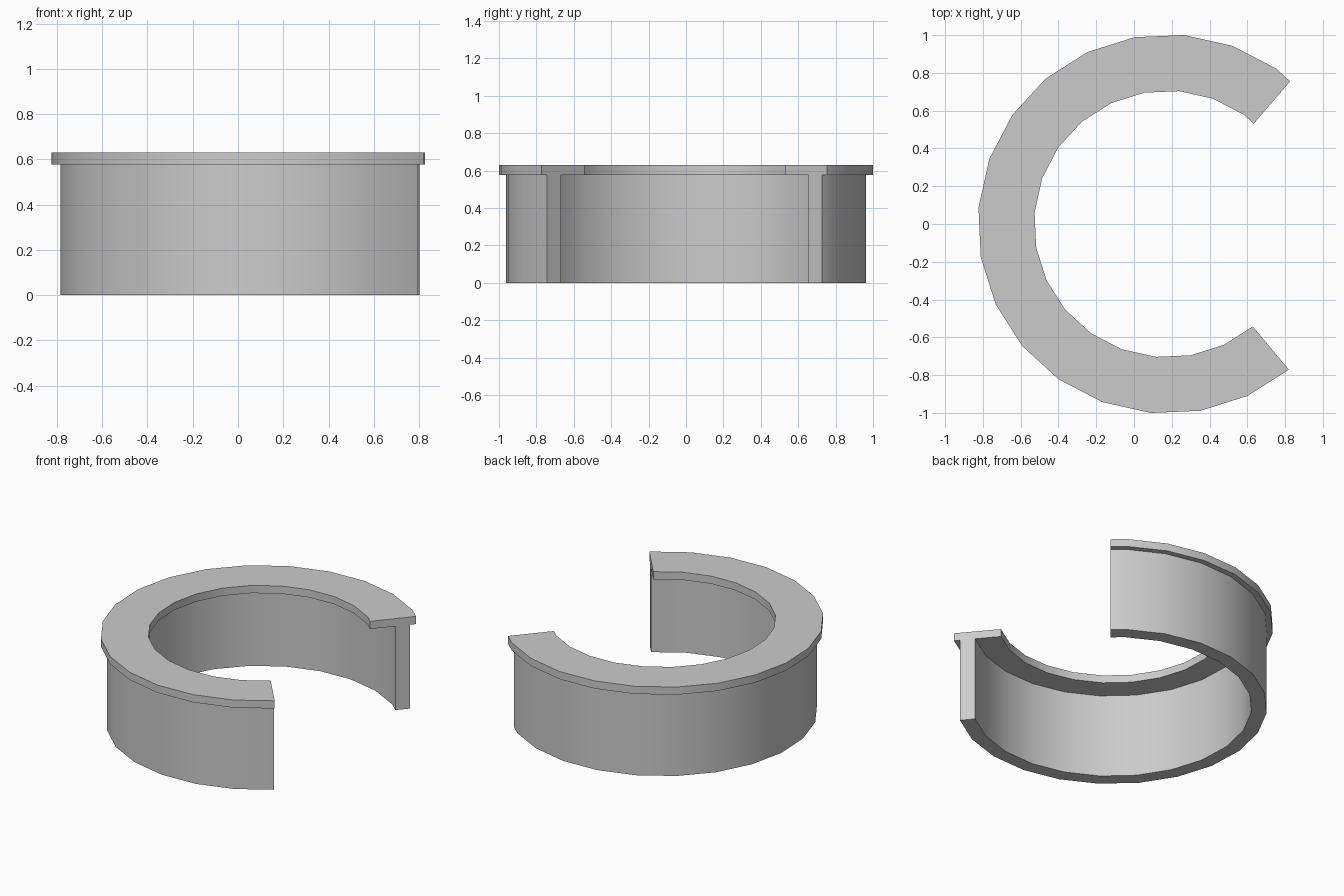
import bpy, bmesh
from math import radians, sin, cos

if "Cube" in bpy.data.objects:
    bpy.data.objects.remove(bpy.data.objects["Cube"])

CX = 0.177            # centre of the arc, so the open ring is centred on x
STEP = 15             # 24-sided circle
START, FIRST, LAST = 49.3, 55, 310

# T-shaped cross-section (radius, height): thin wall under a wide flange
profile = [(0.87, 0), (0.966, 0), (0.966, 0.577), (1.004, 0.577),
           (1.004, 0.63), (0.706, 0.63), (0.706, 0.577), (0.87, 0.577)]

bm = bmesh.new()


def section(angle, scale=1.0):
    a = radians(angle)
    return [bm.verts.new((CX + r * scale * cos(a), r * scale * sin(a), z))
            for r, z in profile]


# The first end is cut part way along a side, so it lies on the chord
chord = cos(radians(STEP / 2)) / cos(radians(START - (FIRST - STEP / 2)))
rings = [section(START, chord)]
rings += [section(a) for a in range(FIRST, LAST, STEP)]
rings.append(section(LAST - 0.2))

# Sweep the section round the arc
n = len(profile)
for a, b in zip(rings, rings[1:]):
    for i in range(n):
        j = (i + 1) % n
        bm.faces.new((a[i], a[j], b[j], b[i]))

# Flat end faces
bm.faces.new(rings[0])
bm.faces.new(rings[-1][::-1])
bmesh.ops.recalc_face_normals(bm, faces=bm.faces)

mesh = bpy.data.meshes.new("flanged_open_ring")
bm.to_mesh(mesh)
bm.free()
ring = bpy.data.objects.new("flanged_open_ring", mesh)
bpy.context.collection.objects.link(ring)

# Smooth curved sides, sharp rims
bpy.context.view_layer.objects.active = ring
ring.select_set(True)
bpy.ops.object.shade_smooth_by_angle(angle=radians(30))
